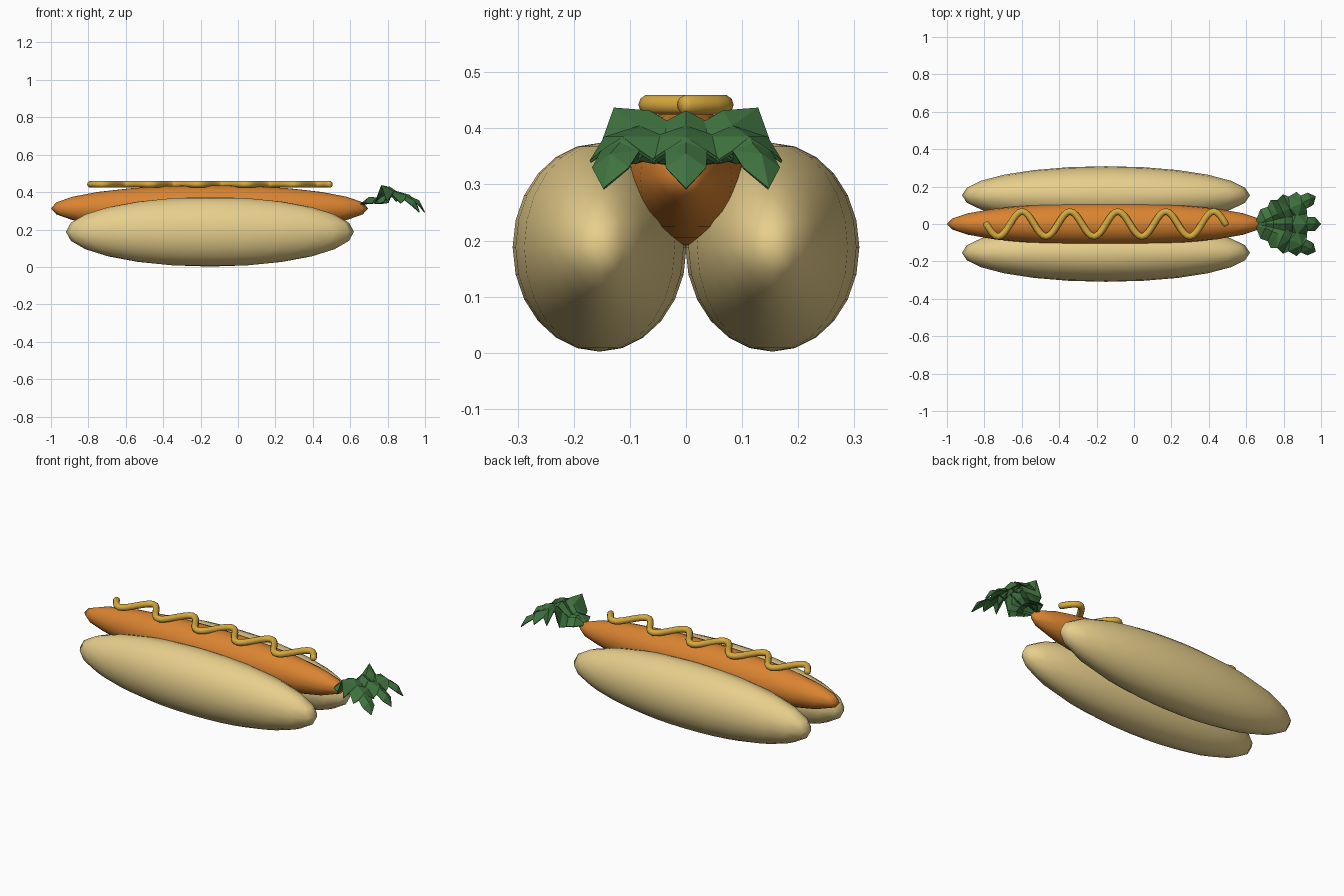
import bpy, bmesh, math
from mathutils import Vector

if "Cube" in bpy.data.objects:
    bpy.data.objects.remove(bpy.data.objects["Cube"])


def material(name, rgb):
    m = bpy.data.materials.new(name)
    m.diffuse_color = (*rgb, 1)
    m.use_nodes = True
    m.node_tree.nodes["Principled BSDF"].inputs["Base Color"].default_value = m.diffuse_color
    return m


BUN = material("bread", (0.80, 0.62, 0.26))
CARROT = material("carrot_orange", (0.70, 0.23, 0.03))
MUSTARD = material("mustard_yellow", (0.68, 0.40, 0.05))
GREEN = material("leaf_green", (0.05, 0.17, 0.05))


def ellipsoid(name, loc, radii, mat):
    bpy.ops.mesh.primitive_uv_sphere_add(segments=24, ring_count=12, location=loc)
    ob = bpy.context.object
    ob.name = name
    ob.scale = radii
    bpy.ops.object.transform_apply(location=False, rotation=False, scale=True)
    bpy.ops.object.shade_smooth()
    ob.data.materials.append(mat)
    return ob


# Two bun halves and the carrot lying between them
for side, label in ((-1, "front"), (1, "back")):
    ellipsoid("bun_" + label, (-0.15, side * 0.154, 0.188), (0.77, 0.155, 0.186), BUN)
ellipsoid("carrot", (-0.152, 0, 0.313), (0.848, 0.115, 0.124), CARROT)

# Wavy mustard line: a circle swept along a sine
N, SIDES, R, AMP, CYCLES = 80, 10, 0.018, 0.067, 5
bm = bmesh.new()
rings = []
for i in range(N + 1):
    t = i / N
    a = 2 * math.pi * CYCLES * t
    p = Vector((-0.79 + 1.28 * t, -AMP * math.sin(a), 0.442))
    tangent = Vector((1.28, -AMP * 2 * math.pi * CYCLES * math.cos(a), 0)).normalized()
    across = Vector((-tangent.y, tangent.x, 0))
    rings.append([bm.verts.new(p + R * (across * math.cos(b) + Vector((0, 0, math.sin(b)))))
                  for b in (2 * math.pi * k / SIDES for k in range(SIDES))])
for r0, r1 in zip(rings, rings[1:]):
    for k in range(SIDES):
        j = (k + 1) % SIDES
        bm.faces.new((r0[k], r1[k], r1[j], r0[j]))
# Rounded ends
for ring, d in ((rings[0], -1), (rings[-1], 1)):
    c = sum((v.co for v in ring), Vector()) / SIDES
    n = (ring[1].co - ring[0].co).cross(ring[2].co - ring[1].co).normalized()
    if n.x * d < 0:
        n = -n
    inner = [bm.verts.new(c + (v.co - c) * 0.7 + n * R * 0.6) for v in ring]
    for k in range(SIDES):
        j = (k + 1) % SIDES
        bm.faces.new((ring[k], ring[j], inner[j], inner[k]))
    bm.faces.new(inner)
bmesh.ops.recalc_face_normals(bm, faces=bm.faces)
mesh = bpy.data.meshes.new("mustard")
bm.to_mesh(mesh)
bm.free()
mesh.materials.append(MUSTARD)
mesh.shade_smooth()
bpy.context.collection.objects.link(bpy.data.objects.new("mustard", mesh))

# Serrated leaf stations: distance, spine height, half width, edge height
STATIONS = [
    (0.00, 0.335, 0.012, 0.335), (0.05, 0.375, 0.062, 0.345),
    (0.09, 0.370, 0.058, 0.340), (0.12, 0.400, 0.085, 0.345),
    (0.15, 0.432, 0.070, 0.395), (0.19, 0.405, 0.085, 0.350),
    (0.21, 0.400, 0.060, 0.385), (0.26, 0.385, 0.065, 0.342),
    (0.27, 0.375, 0.038, 0.360), (0.31, 0.355, 0.036, 0.330),
]


def leaf(name, angle, length, outer):
    bm = bmesh.new()
    along = Vector((math.cos(angle), math.sin(angle), 0))
    across = Vector((-along.y, along.x, 0))
    base = Vector((0.655, 0, 0))
    rows = []
    for i, (d, z, w, ez) in enumerate(STATIONS):
        c = base + along * d * length / 0.34
        row = []
        for s in (-1, 0, 1):
            h = ez if s else z
            # the outer leaves curl up to one peak on their outside edge
            if s and s == outer and i == 4:
                h = 0.437
            row.append(bm.verts.new(c + across * s * w + Vector((0, 0, h))))
        rows.append(row)
    for a, b in zip(rows, rows[1:]):
        for k in (0, 1):
            bm.faces.new((a[k], b[k], b[k + 1], a[k + 1]))
    tip = bm.verts.new(base + along * length + Vector((0, 0, 0.293)))
    for k in (0, 1):
        bm.faces.new((rows[-1][k], tip, rows[-1][k + 1]))
    bmesh.ops.triangulate(bm, faces=bm.faces)
    me = bpy.data.meshes.new(name)
    bm.to_mesh(me)
    bm.free()
    me.materials.append(GREEN)
    ob = bpy.data.objects.new(name, me)
    bpy.context.collection.objects.link(ob)
    mod = ob.modifiers.new("thickness", 'SOLIDIFY')
    mod.thickness = 0.005


# Three leaves fanning from the carrot's end
leaf("leaf_middle", 0, 0.345, 0)
leaf("leaf_front", -math.radians(25), 0.35, -1)
leaf("leaf_back", math.radians(25), 0.35, 1)
